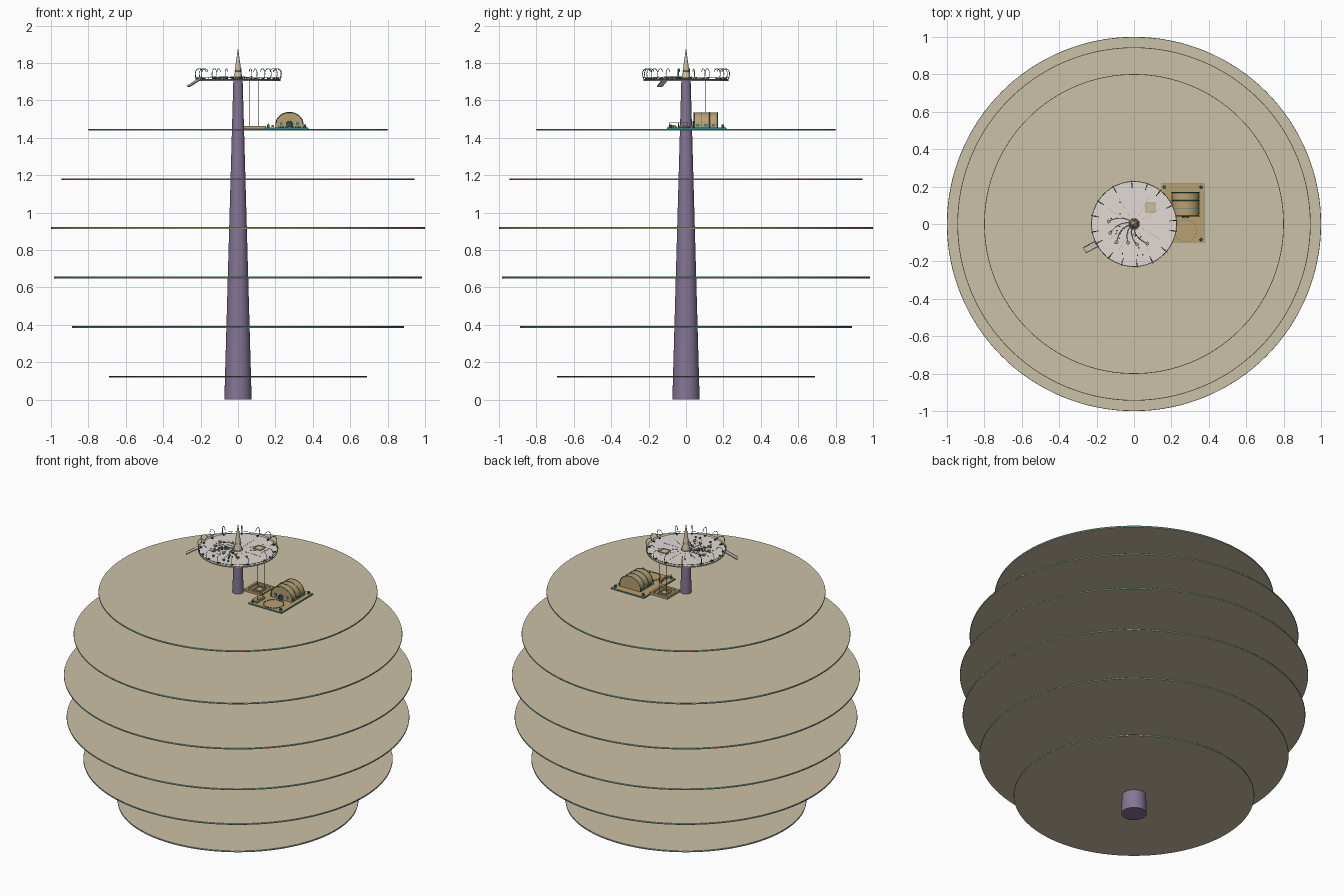
import bpy, bmesh, math, random
from math import sin, cos, pi, tau
from mathutils import Vector, Matrix

if "Cube" in bpy.data.objects:
    bpy.data.objects.remove(bpy.data.objects["Cube"])
random.seed(4)


def material(name, r, g, b):
    m = bpy.data.materials.new(name)
    m.diffuse_color = (r, g, b, 1)
    m.use_nodes = True
    m.node_tree.nodes["Principled BSDF"].inputs["Base Color"].default_value = (r, g, b, 1)
    return m


SAND = material("sand", .60, .535, .38)
PURPLE = material("purple", .235, .18, .30)
PALE = material("pale stone", .76, .70, .66)
TEAL = material("teal", .02, .26, .28)
BRONZE = material("bronze", .50, .35, .16)
DARK = material("dark olive", .06, .06, .05)


def finish(name, bm, mats, smooth=False):
    bmesh.ops.recalc_face_normals(bm, faces=bm.faces)
    me = bpy.data.meshes.new(name)
    bm.to_mesh(me)
    bm.free()
    ob = bpy.data.objects.new(name, me)
    bpy.context.collection.objects.link(ob)
    for m in mats:
        me.materials.append(m)
    if smooth:
        bpy.ops.object.select_all(action='DESELECT')
        ob.select_set(True)
        bpy.context.view_layer.objects.active = ob
        bpy.ops.object.shade_smooth_by_angle(angle=0.7)


def add_cone(bm, r1, r2, z1, z2, x=0, y=0, sides=32):
    bmesh.ops.create_cone(bm, cap_ends=True, segments=sides, radius1=r1, radius2=r2,
                          depth=z2 - z1, matrix=Matrix.Translation((x, y, (z1 + z2) / 2)))


def add_box(bm, centre, size, turn=0, tilt=0):
    mat = (Matrix.Translation(centre) @ Matrix.Rotation(turn, 4, 'Z')
           @ Matrix.Rotation(tilt, 4, 'Y') @ Matrix.Diagonal((*size, 1)))
    bmesh.ops.create_cube(bm, size=1, matrix=mat)


def tubes(name, paths, radius, mat, closed=False):
    cu = bpy.data.curves.new(name, 'CURVE')
    cu.dimensions = '3D'
    cu.bevel_depth = radius
    cu.bevel_resolution = 0
    cu.use_fill_caps = True
    for path in paths:
        sp = cu.splines.new('POLY')
        sp.points.add(len(path) - 1)
        for p, co in zip(sp.points, path):
            p.co = (*co, 1)
        sp.use_cyclic_u = closed
    tmp = bpy.data.objects.new(name + " guide", cu)
    me = bpy.data.meshes.new_from_object(tmp)
    bpy.data.objects.remove(tmp)
    me.name = name
    me.materials.clear()
    me.materials.append(mat)
    bpy.context.collection.objects.link(bpy.data.objects.new(name, me))


def circle(r, z, n=64):
    return [(r * cos(tau * i / n), r * sin(tau * i / n), z) for i in range(n)]


# Tapering mast and spire
bm = bmesh.new()
add_cone(bm, .073, .025, 0, 1.706)
finish("mast", bm, [PURPLE], True)
bm = bmesh.new()
add_cone(bm, .026, .016, 1.712, 1.755, sides=12)
add_cone(bm, .018, .001, 1.755, 1.875, sides=12)
finish("spire", bm, [SAND])
tubes("spire_collars", [circle(.028, 1.718, 16), circle(.018, 1.757, 16)], .0025, BRONZE, True)

# Great floor discs, each with a thin teal band set into the edge
FLOORS = [(.125, .69), (.39, .887), (.655, .983), (.92, .999), (1.18, .943), (1.445, .80)]
for i, (z, r) in enumerate(FLOORS):
    bm = bmesh.new()
    add_cone(bm, r, r, z - .006, z + .003, sides=128)
    finish(f"floor_disc_{i + 1}", bm, [SAND], True)
    tubes(f"floor_band_{i + 1}", [circle(r - .0005, z - .001, 128)], .0018, TEAL, True)

# Upper deck
DECK = 1.71
R = .226
bm = bmesh.new()
add_cone(bm, R, R, DECK - .005, DECK + .004, sides=64)
finish("upper_deck", bm, [PALE], True)
tubes("deck_rim", [circle(R, DECK + .002)], .003, BRONZE, True)
tubes("deck_rail", [circle(R + .002, DECK + .014)], .0012, TEAL, True)

# Dashed radial inlays
bm = bmesh.new()
for i in range(12):
    a = tau * i / 12
    for k in range(6):
        d = .055 + k * .02
        add_box(bm, (d * cos(a), d * sin(a), DECK + .0045), (.012, .0014, .002), a)
finish("deck_inlays", bm, [PURPLE])

# Hooked posts around the rim, curling inwards
hooks = []
for i in range(16):
    a = tau * (i + random.uniform(.1, .6)) / 16
    path = [(R - .002, DECK), (R + .005, DECK + .016)]
    path += [(R - .015 + .022 * cos(t), DECK + .034 + .026 * sin(t))
             for t in [pi * k / 8 for k in range(8)]]
    hooks.append([(d * cos(a), d * sin(a), z) for d, z in path])
tubes("rim_hooks", hooks[::2], .002, TEAL)
tubes("rim_hooks_pale", hooks[1::2], .002, PALE)
rail_posts = [[(x, y, DECK), (x, y, DECK + .014)] for x, y, z in circle(R, DECK, 24)]
tubes("rail_posts", rail_posts, .0012, BRONZE)
bm = bmesh.new()
for h in hooks:
    a = math.atan2(h[0][1], h[0][0])
    add_box(bm, (.214 * cos(a), .214 * sin(a), DECK + .007), (.012, .007, .008), a)
finish("hook_feet", bm, [DARK])

# Steep landing ramp
out = math.radians(208)
bm = bmesh.new()
add_box(bm, (.262 * cos(out), .262 * sin(out), 1.696), (.085, .032, .005), out, .52)
finish("landing_ramp", bm, [PALE])
side = Vector((-sin(out), cos(out), 0)) * .016
ends = [Vector((d * cos(out), d * sin(out), z)) for d, z in ((.226, 1.719), (.298, 1.678))]
tubes("ramp_rails", [[e + side * s for e in ends] for s in (-1, 1)], .002, BRONZE)

# Curling vines, small round tables and seats on the deck
vines = []
bm = bmesh.new()
for i in range(6):
    a = math.radians(140 + i * 26)
    reach = random.uniform(.07, .12)
    vines.append([((.025 + reach * t) * cos(a + .6 * t), (.025 + reach * t) * sin(a + .6 * t),
                   DECK + .006 + .012 * sin(pi * t)) for t in [k / 6 for k in range(7)]])
    d = .025 + reach
    x, y = d * cos(a + .6), d * sin(a + .6)
    add_cone(bm, .003, .003, DECK, DECK + .014, x, y, 8)
    add_cone(bm, .010, .010, DECK + .014, DECK + .018, x, y, 12)
finish("deck_tables", bm, [BRONZE])
tubes("deck_vines", vines, .0013, DARK)
for name, mat in (("teal_seats", TEAL), ("bronze_seats", BRONZE)):
    bm = bmesh.new()
    for i in range(9):
        a, d = random.uniform(2, 5.2), random.uniform(.05, .19)
        add_box(bm, (d * cos(a), d * sin(a), DECK + .008), (.009, .006, .012), a)
    finish(name, bm, [mat])


def square_frame(name, x, y, z, half, bar, mat):
    b = bmesh.new()
    for s in (-1, 1):
        add_box(b, (x + s * half, y, z), (bar, 2 * half + bar, bar))
        add_box(b, (x, y + s * half, z), (2 * half - bar, bar, bar))
    finish(name, b, [mat])


# Lift hatch, cables and platform
LX, LY = .088, .088
square_frame("lift_hatch", LX, LY, DECK + .006, .024, .006, BRONZE)
bm = bmesh.new()
add_box(bm, (LX, LY, DECK + .005), (.044, .044, .003))
finish("hatch_cover", bm, [SAND])
tubes("lift_cables", [[(x, .105, 1.46), (x, .105, DECK)] for x in (.064, .110)], .0012, DARK)
square_frame("lift_frame", LX, LY, 1.457, .056, .014, BRONZE)
square_frame("lift_inner_frame", LX, LY, 1.456, .025, .009, BRONZE)
bm = bmesh.new()
add_box(bm, (LX, LY, 1.450), (.105, .105, .004))
finish("lift_floor", bm, [SAND])

# Hut yard with edging and corner bollards
HX, HY = .26, .057
bm = bmesh.new()
add_box(bm, (HX, HY, 1.451), (.23, .315, .010))
finish("hut_yard", bm, [BRONZE])
bm = bmesh.new()
for sx in (-1, 1):
    add_box(bm, (HX + sx * .115, HY, 1.451), (.002, .317, .006))
    for sy in (-1, 1):
        add_cone(bm, .008, .006, 1.456, 1.471, HX + sx * .098, HY + sy * .14, 10)
for sy in (-1, 1):
    add_box(bm, (HX, HY + sy * .1575, 1.451), (.228, .002, .006))
finish("yard_edging", bm, [TEAL])


def arch(r, h, z, n=16):
    return [(.275 + r * cos(pi * i / n), z + h * sin(pi * i / n)) for i in range(n + 1)]


def vault(name, r, h, z, y1, y2, mat):
    b = bmesh.new()
    prof = [(.275 + r, 1.456)] + arch(r, h, z) + [(.275 - r, 1.456)]
    face = b.faces.new([b.verts.new((x, y1, zz)) for x, zz in prof])
    ext = bmesh.ops.extrude_face_region(b, geom=[face], use_keep_orig=True)
    bmesh.ops.translate(b, verts=[v for v in ext["geom"] if isinstance(v, bmesh.types.BMVert)],
                        vec=(0, y2 - y1, 0))
    finish(name, b, [mat], True)


def arch_path(r, h, y):
    return ([(.275 + r, y, 1.456)] + [(x, y, z) for x, z in arch(r, h, 1.472)]
            + [(.275 - r, y, 1.456)])


# Barrel-vaulted hut, ribs, door and windows
vault("hut", .073, .064, 1.472, .042, .168, BRONZE)
tubes("hut_ribs", [arch_path(.0735, .0645, y) for y in (.042, .084, .126, .168)], .0022, TEAL)
vault("hut_door", .016, .016, 1.472, .037, .043, DARK)
tubes("door_trim", [arch_path(.017, .017, .037)], .002, TEAL)
bm = bmesh.new()
for s in (-1, 1):
    add_box(bm, (.275 + s * .043, .041, 1.476), (.014, .004, .018))
    for y in (.063, .105, .147):
        add_box(bm, (.275 + s * .073, y, 1.467), (.004, .018, .012))
finish("hut_windows", bm, [TEAL])

# Round yard plaza with a dashed ring, plus benches and a low rail
bm = bmesh.new()
for i in range(20):
    a = tau * i / 20
    add_box(bm, (.275 + .058 * cos(a), -.035 + .058 * sin(a), 1.458), (.003, .010, .005), a)
finish("plaza_ring", bm, [TEAL])
rail = [(.165, -.09, 1.48), (.165, .01, 1.48)]
tubes("yard_rail", [rail] + [[(.165, y, 1.456), (.165, y, 1.48)] for y in (-.09, -.04, .01)],
      .0016, BRONZE)
bm = bmesh.new()
for y in (-.07, -.02):
    add_box(bm, (.185, y, 1.463), (.014, .03, .012))
finish("yard_benches", bm, [BRONZE])
